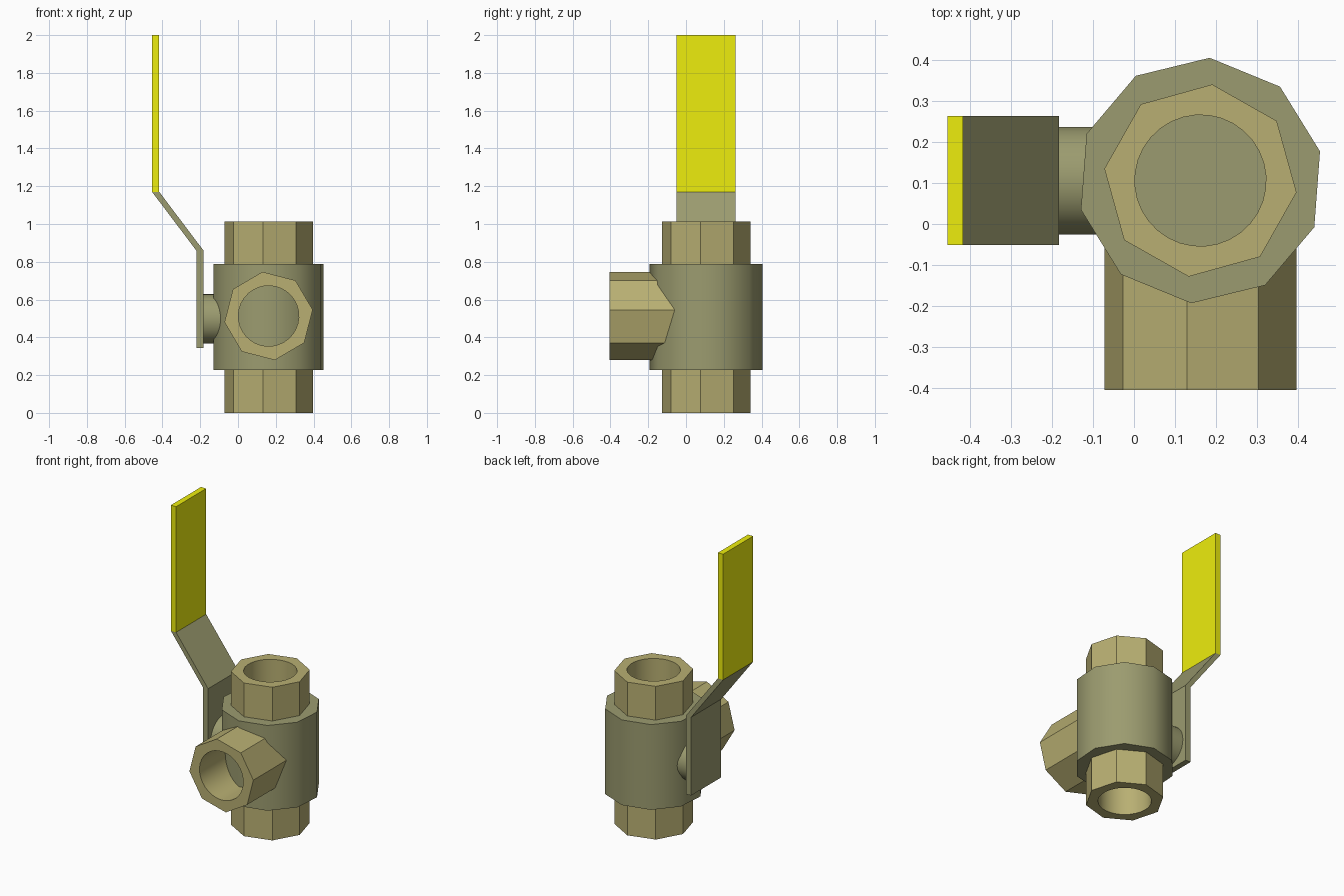
import bpy, bmesh, math
from mathutils import Matrix, Vector

if "Cube" in bpy.data.objects:
    bpy.data.objects.remove(bpy.data.objects["Cube"])

CX, CY = 0.162, 0.106      # valve axis


def material(name, rgb):
    m = bpy.data.materials.new(name)
    m.diffuse_color = (*rgb, 1)
    m.use_nodes = True
    m.node_tree.nodes["Principled BSDF"].inputs["Base Color"].default_value = m.diffuse_color
    return m


STEEL = material("steel", (0.33, 0.33, 0.16))
BRASS = material("brass", (0.48, 0.43, 0.17))
YELLOW = material("yellow_grip", (0.85, 0.85, 0.004))


def finish(name, bm, mat, matrix=Matrix(), smooth=None):
    bmesh.ops.transform(bm, matrix=matrix, verts=bm.verts)
    bmesh.ops.recalc_face_normals(bm, faces=bm.faces)
    mesh = bpy.data.meshes.new(name)
    bm.to_mesh(mesh)
    bm.free()
    mesh.materials.append(mat)
    ob = bpy.data.objects.new(name, mesh)
    bpy.context.collection.objects.link(ob)
    if smooth:
        bpy.ops.object.select_all(action='DESELECT')
        ob.select_set(True)
        bpy.context.view_layer.objects.active = ob
        bpy.ops.object.shade_smooth_by_angle(angle=math.radians(smooth))
    return ob


def ring(bm, r, n, phase, z):
    a0 = math.radians(phase)
    return [bm.verts.new((r * math.cos(a0 + math.tau * i / n),
                          r * math.sin(a0 + math.tau * i / n), z)) for i in range(n)]


def walls(bm, a, b):
    n = len(a)
    for i in range(n):
        j = (i + 1) % n
        bm.faces.new((a[i], a[j], b[j], b[i]))


def cylinder(name, r, n, phase, length, matrix, smooth):
    bm = bmesh.new()
    lo, hi = ring(bm, r, n, phase, 0), ring(bm, r, n, phase, length)
    walls(bm, lo, hi)
    bm.faces.new(lo)
    bm.faces.new(hi)
    return finish(name, bm, STEEL, matrix, smooth)


# Octagonal fitting with a round bore
def port(name, phase, length, matrix):
    bm = bmesh.new()
    outer = [ring(bm, 0.236, 8, phase, z) for z in (0, length)]
    inner = [ring(bm, 0.16, 32, phase, z) for z in (0, length)]
    walls(bm, *outer)
    walls(bm, *inner)
    for o, i in zip(outer, inner):
        for k in range(8):
            arc = [i[(4 * k + s) % 32] for s in range(4, -1, -1)]
            bm.faces.new([o[k], o[(k + 1) % 8]] + arc)
    return finish(name, bm, BRASS, matrix, 30)


# Side profile (x, z) extruded across the handle width
def strip(name, profile, mat):
    bm = bmesh.new()
    a, b = [[bm.verts.new((x, y, z)) for x, z in profile] for y in (-0.051, 0.263)]
    walls(bm, a, b)
    bm.faces.new(a)
    bm.faces.new(b)
    return finish(name, bm, mat)


T = Matrix.Translation
# Ten-sided valve body
cylinder("valve_body", 0.3, 10, 85.7, 0.563, T((CX, CY, 0.226)), 40)

# Three ports: bottom, top and front
port("bottom_port", -7, 0.24, T((CX, CY, 0)))
port("top_port", -7, 0.23, T((CX, CY, 0.782)))
port("front_port", 8, 0.375,
     T((CX, -0.03, 0.513)) @ Matrix.Rotation(math.pi / 2, 4, 'X'))

# Stem joining the body to the handle
cylinder("handle_stem", 0.131, 32, 0, 0.25,
         T((-0.19, CY, 0.498)) @ Matrix.Rotation(math.pi / 2, 4, 'Y'), 40)

# Cranked lever and coloured grip
strip("handle_lever", [(-0.221, 0.343), (-0.183, 0.343), (-0.183, 0.86),
                       (-0.417, 1.17), (-0.455, 1.17), (-0.221, 0.86)], STEEL)
strip("handle_grip", [(-0.455, 1.17), (-0.417, 1.17), (-0.417, 2.0), (-0.455, 2.0)], YELLOW)
